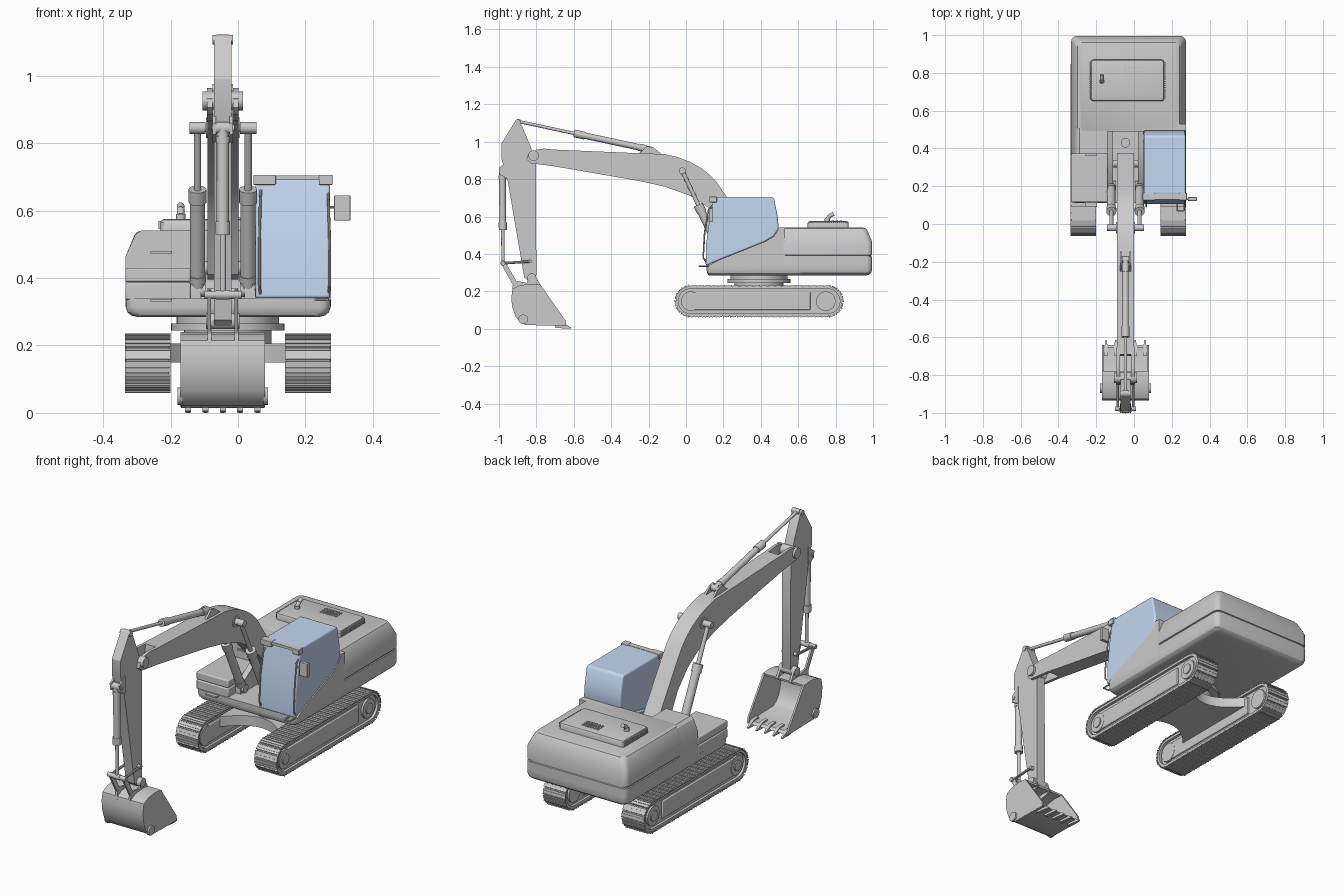
import bpy, bmesh, math
from math import sin, cos, pi
from mathutils import Vector, Matrix

if "Cube" in bpy.data.objects:
    bpy.data.objects.remove(bpy.data.objects["Cube"])

CX = -0.03     # machine centre line
BX = -0.045    # boom centre line
glass = bpy.data.materials.new("cab_blue")
glass.diffuse_color = (0.55, 0.68, 0.88, 1)
glass.use_nodes = True
glass.node_tree.nodes["Principled BSDF"].inputs["Base Color"].default_value = glass.diffuse_color


def finish(name, bm, mat=None, bevel=0):
    bmesh.ops.recalc_face_normals(bm, faces=bm.faces)
    me = bpy.data.meshes.new(name)
    bm.to_mesh(me)
    bm.free()
    ob = bpy.data.objects.new(name, me)
    bpy.context.collection.objects.link(ob)
    if mat:
        me.materials.append(mat)
    if bevel:
        m = ob.modifiers.new("bevel", 'BEVEL')
        m.width, m.segments, m.limit_method = bevel, 3, 'ANGLE'
    return ob


def loft(name, rings, mat=None, bevel=0):
    bm = bmesh.new()
    vs = [[bm.verts.new(p) for p in r] for r in rings]
    n = len(vs[0])
    for a, b in zip(vs, vs[1:]):
        for i in range(n):
            bm.faces.new((a[i], a[(i + 1) % n], b[(i + 1) % n], b[i]))
    bm.faces.new(vs[0][::-1])
    bm.faces.new(vs[-1])
    return finish(name, bm, mat, bevel)


def prism(name, pts, a, b, axis='x', mat=None, bevel=0):
    put = {'x': lambda t, p: (t, p[0], p[1]), 'y': lambda t, p: (p[0], t, p[1]),
           'z': lambda t, p: (p[0], p[1], t)}[axis]
    return loft(name, [[put(t, p) for p in pts] for t in (a, b)], mat, bevel)


def box(name, x0, x1, y0, y1, z0, z1, bevel=0):
    return prism(name, [(x0, y0), (x1, y0), (x1, y1), (x0, y1)], z0, z1, 'z', None, bevel)


def rods(name, segs, n=20):
    bm = bmesh.new()
    for p, q, r in segs:
        p, q = Vector(p), Vector(q)
        d = q - p
        M = Matrix.Translation((p + q) / 2) @ d.to_track_quat('Z', 'Y').to_matrix().to_4x4()
        bmesh.ops.create_cone(bm, cap_ends=True, segments=n, radius1=r, radius2=r, depth=d.length, matrix=M)
    return finish(name, bm)


def rail(name, pts, r=0.004):
    return rods(name, [(a, b, r) for a, b in zip(pts, pts[1:])], 8)


def hydraulic(name, x, a, b, r, frac):
    a, b = Vector((x, *a)), Vector((x, *b))
    at = lambda t: a.lerp(b, t)
    w = Vector((r * 1.1, 0, 0))
    rods(name, [(a, at(frac), r), (at(frac - .08), at(frac), r * 1.2), (at(.05), at(.09), r * 1.15),
                (at(frac), b, r * .5), (a - w, a + w, r), (b - w, b + w, r * .8)])


def rrect(x0, x1, y0, y1, r, z, n=5):
    out = []
    for cx, cy, s in ((x1 - r, y1 - r, 0), (x0 + r, y1 - r, 1), (x0 + r, y0 + r, 2), (x1 - r, y0 + r, 3)):
        out += [(cx + r * cos((s + i / n) * pi / 2), cy + r * sin((s + i / n) * pi / 2), z) for i in range(n + 1)]
    return out


# ---- tracks
Y0, Y1, ZC = 0.025, 0.757, 0.1475
SL = Y1 - Y0


def along(s, r):
    arc = pi * r
    if s < SL:
        return Y0 + s, ZC - r, 0
    if s < SL + arc:
        a = (s - SL) / r
        return Y1 + r * sin(a), ZC - r * cos(a), a
    if s < 2 * SL + arc:
        return Y1 - (s - SL - arc), ZC + r, pi
    a = pi + (s - 2 * SL - arc) / r
    return Y0 + r * sin(a), ZC - r * cos(a), a


def stadium(r, n=14):
    right = [(Y1 + r * sin(pi * i / n), ZC - r * cos(pi * i / n)) for i in range(n + 1)]
    left = [(Y0 - r * sin(pi * i / n), ZC + r * cos(pi * i / n)) for i in range(n + 1)]
    return right + left


for side, x0, x1 in (("left", -0.335, -0.2), ("right", 0.14, 0.275)):
    out = -1 if side == "left" else 1
    xm = (x0 + x1) / 2
    # belt ring
    bm = bmesh.new()
    loops = [[bm.verts.new((x, *p)) for p in stadium(r)]
             for x, r in ((x0 + .004, .079), (x1 - .004, .079), (x1 - .004, .066), (x0 + .004, .066))]
    n = len(loops[0])
    for a, b in zip(loops, loops[1:] + loops[:1]):
        for i in range(n):
            bm.faces.new((a[i], a[(i + 1) % n], b[(i + 1) % n], b[i]))
    finish(side + "_track_belt", bm)
    # shoes with grousers
    bm = bmesh.new()
    count, r = 52, 0.079
    pitch = (2 * SL + 2 * pi * r) / count
    for i in range(count):
        y, z, a = along(i * pitch, r)
        M = Matrix.Translation((xm, y, z)) @ Matrix.Rotation(a, 4, 'X')
        for dy, ln, h in ((0, pitch * .9, .005), (-pitch * .35, .005, .0085), (pitch * .1, .004, .0075)):
            bmesh.ops.create_cube(bm, size=1, matrix=M @ Matrix.Translation((0, dy, -h / 2))
                                  @ Matrix.Diagonal((x1 - x0, ln, h, 1)))
    finish(side + "_track_shoes", bm)
    # side web, frame panel and wheels
    prism(side + "_track_web", stadium(.067), x0 + .018, x1 - .018)
    box(side + "_track_frame", x0 + .009, x1 - .009, .04, .665, .1, .195, .004)
    rods(side + "_track_wheels", [((xm - .06, y, ZC), (xm + .06, y, ZC), rr)
                                  for y, rr in ((Y0, .052), (Y1 - .01, .052))], 28)
    rods(side + "_wheel_hubs", [((xm, y, ZC), (xm + out * .066, y, ZC), .028) for y in (Y0, Y1 - .01)])

# ---- undercarriage frame and slewing ring
curve = [(CX + .19 * t / 6, .25 - .12 * (t / 6) ** 2) for t in range(-6, 7)]
prism("undercarriage_frame", curve + [(x, .78 - y) for x, y in reversed(curve)], .15, .205, 'z')
rods("slewing_ring", [((CX, .39, a), (CX, .39, b), r)
                      for a, b, r in ((.19, .246, .13), (.244, .265, .168), (.264, .29, .152))], 48)

# ---- upper body
L, R, F, B = -0.333, 0.275, 0.11, 0.995
loft("platform", [rrect(L + i, R - i, F + i * .5, B - i, .03, z)
                  for i, z in ((.032, .285), (.016, .289), (.005, .299), (0, .315), (0, .34))])
loft("engine_body", [rrect(L + i, R - i, .49, B - i, .03, z) for i, z in
                     ((0, .335), (0, .385), (.005, .387), (.005, .392), (0, .394),
                      (0, .465), (.025, .525), (.033, .536), (.045, .54))])
prism("left_body_wing", [(L, .335), (L, .465), (L + .028, .528), (L + .045, .54), (-.14, .54), (-.14, .335)],
      .37, .53, 'y')
box("left_tool_box_lower", L, -.14, F + .005, .372, .335, .386, .006)
box("left_tool_box_upper", L, -.14, F + .005, .372, .388, .43, .006)
box("left_step", -.26, -.195, .09, .13, .33, .338)
box("left_wing_handle", -.26, -.195, .362, .372, .472, .48)
under = [(.115, .34), (.17, .365), (.42, .465), (.47, .495), (.49, .525), (.495, .54)]
prism("cab_base", [(.115, .335)] + under[1:] + [(.53, .54), (.53, .335)], .05, R)
for i, x in enumerate((-.14, .02)):
    prism(f"boom_bracket_{i}", [(.18, .335), (.18, .38), (.3, .46), (.4, .48), (.5, .5), (.5, .335)], x, x + .03)
rods("swivel_cap", [((BX, .43, .335), (BX, .43, .36), .025)])
rods("boom_foot_pin", [((-.14, .32, .43), (.05, .32, .43), .02)])

# ---- engine hood, louvres, vents and exhaust
loft("engine_hood", [rrect(-.23 + i, .16 - i, .65 + i, .87 - i, .015, z)
                     for i, z in ((0, .535), (0, .565), (.004, .572), (.012, .575))])
bm = bmesh.new()
for i in range(18):
    for x in (-.23, .16):
        bmesh.ops.create_cube(bm, size=1, matrix=Matrix.Translation((x, .667 + i * .011, .557))
                              @ Matrix.Diagonal((.012, .006, .024, 1)))
finish("hood_louvres", bm)
rods("hood_vents", [((-.047 + i * .018, .785 + j * .021, .57), (-.047 + i * .018, .785 + j * .021, .579), .007)
                    for i in range(6) for j in range(3)], 8)
rods("exhaust_pipe", [((-.17, .755, .57), (-.17, .755, .59), .014), ((-.17, .755, .585), (-.17, .768, .604), .011),
                      ((-.17, .766, .602), (-.17, .79, .614), .011)])

# ---- cab
prism("cab", under + [(.49, .6), (.472, .692), (.462, .704), (.16, .704), (.147, .695), (.125, .58), (.107, .45),
                      (.105, .34)], .052, R - .002, 'x', glass, .009)
for i, (a, b) in enumerate(((.046, .112), (.24, .28))):
    box(f"cab_lamp_{i}", a, b, .125, .165, .676, .706, .003)
box("cab_visor", .11, .242, .13, .16, .69, .704)
rail("right_handrail", [(.268, .115, .35), (.272, .092, .38), (.272, .098, .5), (.268, .12, .63), (.268, .14, .65)])
rail("left_handrail", [(.066, .11, .35), (.064, .092, .38), (.064, .1, .52), (.066, .122, .64), (.068, .14, .66)])
rail("cab_step", [(.23, .12, .335), (.23, .07, .335), (.265, .07, .335), (.265, .12, .335)])
rail("mirror_arm", [(.265, .13, .61), (.31, .13, .61)])
box("mirror", .285, .333, .122, .142, .57, .645, .003)

# ---- boom
boom_top = [(-.845, .93), (-.8, .958), (-.76, .963), (-.69, .957), (-.22, .937), (-.115, .934), (-.045, .918),
            (.02, .893), (.078, .861), (.126, .824), (.165, .783), (.217, .706), (.375, .46), (.37, .41)]
boom_low = [(.33, .395), (.28, .41), (.2, .56), (.115, .652), (.02, .712), (-.115, .76), (-.25, .79),
            (-.69, .866), (-.7, .9)]
prism("boom", boom_top[3:] + boom_low, BX - .046, BX + .046)
for s in (-1, 1):
    prism(f"boom_fork_{s}", boom_top[:4] + [(-.65, .955), (-.65, .862), (-.7, .868), (-.83, .885), (-.853, .905)],
          BX + s * .03, BX + s * .047)
rods("boom_pins", [((BX - .06, -.815, .925), (BX + .06, -.815, .925), .028),
                   ((BX - .092, -.02, .845), (BX + .092, -.02, .845), .012),
                   ((BX - .05, -.02, .845), (BX + .05, -.02, .845), .03)])
for i, x in enumerate((-.12, .03)):
    hydraulic(f"boom_cylinder_{i}", x, (.205, .365), (-.02, .845), .022, .62)

# ---- stick and its cylinder
prism("stick", [(-.91, 1.115), (-.9, 1.12), (-.888, 1.11), (-.837, .99), (-.803, .9), (-.8, .29), (-.81, .262),
                (-.835, .25), (-.865, .275), (-.96, .83), (-.985, .9), (-.987, .99)], BX - .026, BX + .026)
hydraulic("stick_cylinder", BX, (-.19, .957), (-.895, 1.108), .017, .58)
for s in (-1, 1):
    prism(f"stick_cylinder_lug_{s}", [(-.26, .93), (-.21, .975), (-.175, .97), (-.12, .925)],
          BX + s * .02, BX + s * .03)
    prism(f"bucket_cylinder_lug_{s}", [(-.95, .9), (-1.0, .86), (-.998, .825), (-.95, .8)],
          BX + s * .02, BX + s * .03)
rods("stick_pins", [((BX - .03, -.9, 1.106), (BX + .03, -.9, 1.106), .014),
                    ((BX - .034, -.983, .845), (BX + .034, -.983, .845), .01),
                    ((BX - .05, -.825, .272), (BX + .05, -.825, .272), .024),
                    ((BX - .045, -.835, .36), (BX + .045, -.835, .36), .01),
                    ((BX - .055, -.978, .35), (BX + .055, -.978, .35), .012)])
hydraulic("bucket_cylinder", BX, (-.982, .845), (-.978, .35), .018, .64)

# ---- bucket linkage
for s in (-1, 1):
    x = BX + s * .04
    rods(f"guide_link_{s}", [((x, -.978, .35), (x, -.835, .36), .007)], 10)
    prism(f"bucket_link_{s}", [(-.99, .35), (-.965, .355), (-.895, .235), (-.92, .225)], x - .005, x + .005)
    prism(f"bucket_ear_{s}", [(-.93, .19), (-.925, .245), (-.9, .255), (-.85, .245), (-.835, .29), (-.81, .29),
                              (-.775, .23), (-.8, .21)], x - .006, x + .006)

# ---- bucket shell, sides and teeth
shell = [(-.778, .235), (-.83, .24), (-.89, .232), (-.926, .214), (-.934, .17), (-.93, .12), (-.912, .066),
         (-.89, .037), (-.86, .02), (-.64, .015)]
inner = [(-.79 + (y + .79) * .9, .13 + (z - .13) * .9) for y, z in shell]
prism("bucket_shell", shell + inner[::-1], BX - .124, BX + .124)
for s in (-1, 1):
    x = BX + s * .12
    prism(f"bucket_side_{s}", shell[:-1] + [(-.64, .018), (-.645, .045)], x - .005, x + .005)
    rods(f"bucket_boss_{s}", [((x, -.87, .05), (x + s * .014, -.87, .05), .026)])
for i in range(5):
    x = BX + (i - 2) * .0515
    loft(f"tooth_{i}", [[(x - w, y, z0), (x + w, y, z0), (x + w, y, z1), (x - w, y, z1)] for y, w, z0, z1 in
                        ((-.7, .009, .006, .036), (-.66, .009, .002, .034), (-.615, .004, 0, .006))])

# ---- smooth shading with sharp edges kept
bpy.ops.object.select_all(action='SELECT')
bpy.context.view_layer.objects.active = bpy.context.selected_objects[0]
bpy.ops.object.shade_smooth_by_angle(angle=math.radians(30))
